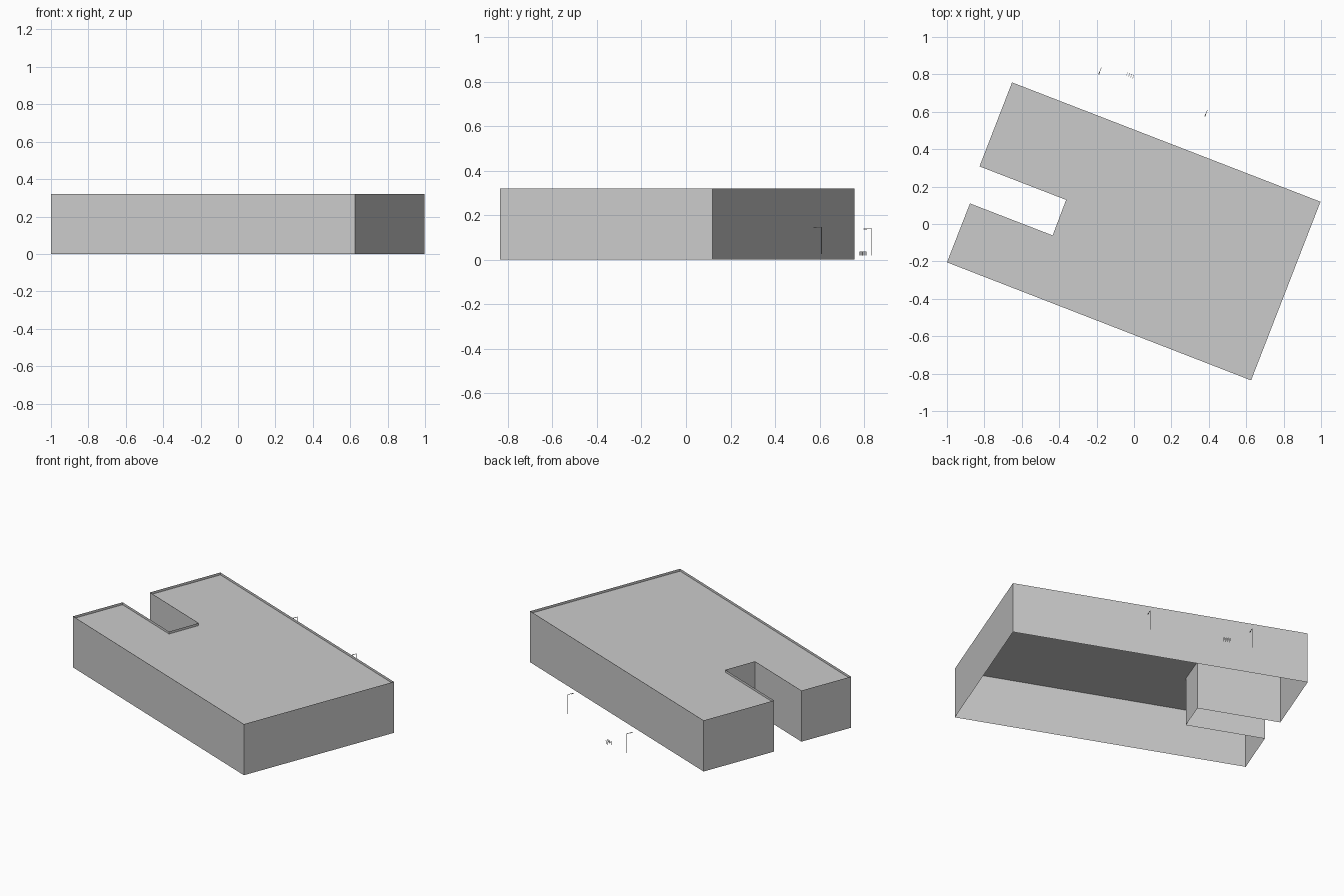
import bpy, bmesh, math
from mathutils import Matrix, Vector

if "Cube" in bpy.data.objects:
    bpy.data.objects.remove(bpy.data.objects["Cube"])

HEIGHT, ROOF = 0.32, 0.305
YAW = math.radians(-21.2)

# building footprint, counter-clockwise: a long slab with a notch in its left end
FOOTPRINT = [(-1.0, -0.205), (0.626, -0.836), (0.997, 0.119), (-0.652, 0.757),
             (-0.826, 0.308), (-0.363, 0.129), (-0.435, -0.061), (-0.877, 0.11)]


def finish(bm, name):
    mesh = bpy.data.meshes.new(name)
    bm.to_mesh(mesh)
    bm.free()
    obj = bpy.data.objects.new(name, mesh)
    bpy.context.collection.objects.link(obj)
    return obj


def box(bm, lo, hi):
    lo, hi = Vector(lo), Vector(hi)
    size = hi - lo
    m = Matrix.Translation((lo + hi) / 2) @ Matrix.Diagonal((*size, 1))
    bmesh.ops.create_cube(bm, size=1, matrix=m)


def place(obj, x, y, z):
    obj.location = (x, y, z)
    obj.rotation_euler.z = YAW


# thin outer walls, open underneath, rising slightly above the roof
bm = bmesh.new()
low = [bm.verts.new((x, y, 0)) for x, y in FOOTPRINT]
high = [bm.verts.new((x, y, HEIGHT)) for x, y in FOOTPRINT]
n = len(FOOTPRINT)
for i in range(n):
    j = (i + 1) % n
    bm.faces.new((low[i], low[j], high[j], high[i]))
finish(bm, "building_walls")

# flat roof set below the parapet
bm = bmesh.new()
bm.faces.new([bm.verts.new((x, y, ROOF)) for x, y in FOOTPRINT])
finish(bm, "building_roof")

# street lamps: pole, arm towards the building, small head
for i, (x, y, z) in enumerate([(-0.175, 0.835, 0.018), (0.392, 0.609, 0.025)]):
    bm = bmesh.new()
    r, h = 0.0013, 0.122
    box(bm, (-r, -r, 0), (r, r, h))
    box(bm, (-r, -0.028, h - 0.002), (r, -r, h))
    box(bm, (-0.0025, -0.038, h - 0.004), (0.0025, -0.024, h - 0.001))
    place(finish(bm, f"street_lamp_{i + 1}"), x, y, z)

# bicycle rack: a row of four upright hoops
bm = bmesh.new()
w, h, r = 0.009, 0.019, 0.0009
for k in range(4):
    x = (k - 1.5) * 0.012
    for s in (-1, 1):
        box(bm, (x - r, s * w - r, 0), (x + r, s * w + r, h))
    box(bm, (x - r, -w + r, h - 2 * r), (x + r, w - r, h))
place(finish(bm, "bicycle_rack"), -0.02, 0.795, 0.018)
